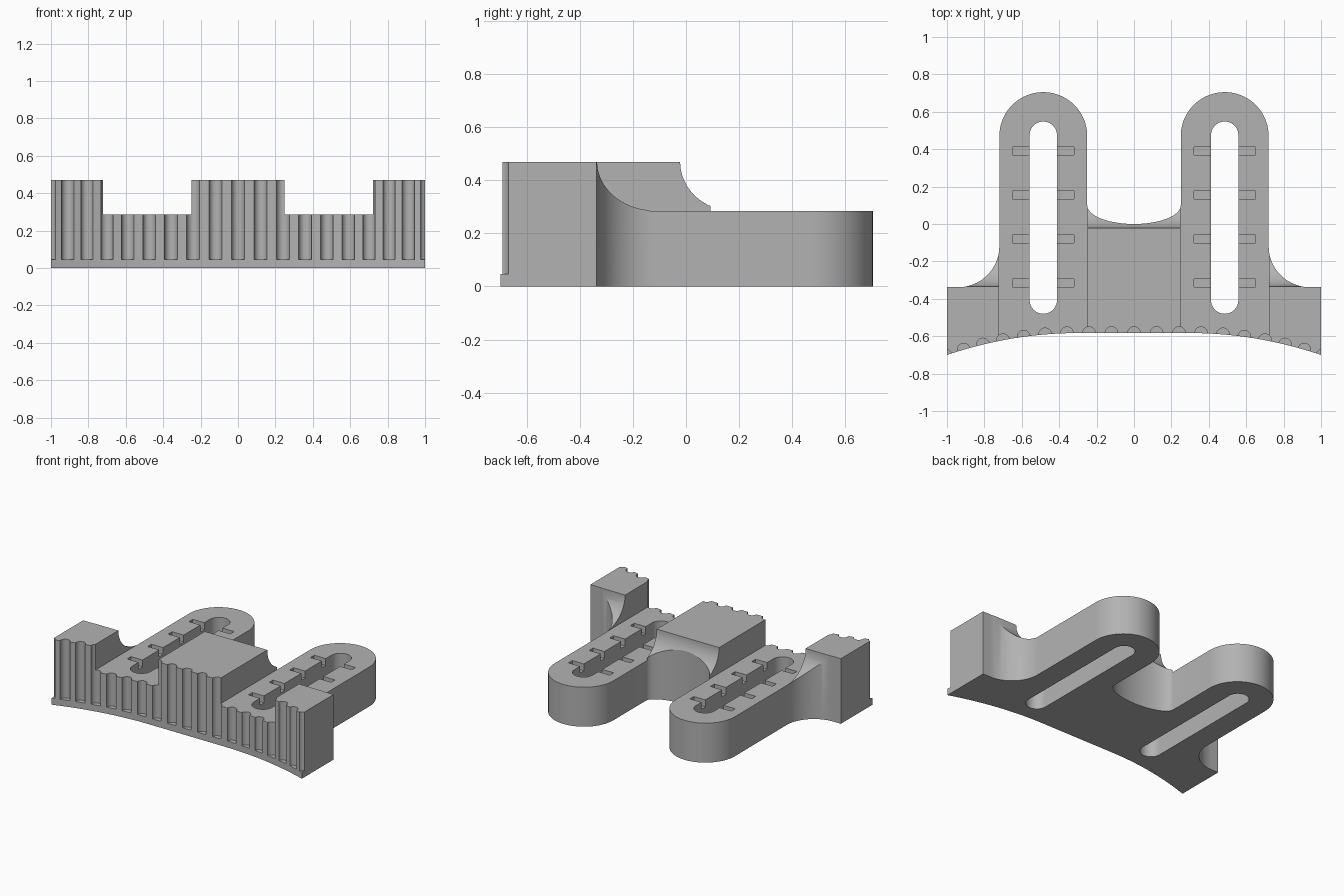
import bpy, bmesh, math
from math import sin, cos, radians

if "Cube" in bpy.data.objects:
    bpy.data.objects.remove(bpy.data.objects["Cube"])

LUG_X, LUG_R, LUG_Z, TOP_Z = 0.485, 0.235, 0.285, 0.47

grey = bpy.data.materials.new("mid grey")
grey.diffuse_color = (0.45, 0.45, 0.45, 1)
grey.use_nodes = True
grey.node_tree.nodes["Principled BSDF"].inputs["Base Color"].default_value = grey.diffuse_color


def arc(cx, cy, rx, ry, a0, a1, n):
    """Points along an elliptical arc, angles in degrees."""
    angles = [radians(a0 + (a1 - a0) * i / n) for i in range(n + 1)]
    return [(cx + rx * cos(a), cy + ry * sin(a)) for a in angles]


def add_prism(bm, pts, lo, hi, axis="z"):
    """Extrude a closed profile along z (xy profile) or x (yz profile)."""
    place = (lambda p, h: (p[0], p[1], h)) if axis == "z" else (lambda p, h: (h, p[0], p[1]))
    bottom = [bm.verts.new(place(p, lo)) for p in pts]
    top = [bm.verts.new(place(p, hi)) for p in pts]
    bm.faces.new(bottom[::-1])
    bm.faces.new(top)
    for i in range(len(pts)):
        j = (i + 1) % len(pts)
        bm.faces.new((bottom[i], bottom[j], top[j], top[i]))


def make(name, prisms):
    bm = bmesh.new()
    for p in prisms:
        add_prism(bm, *p)
    bmesh.ops.recalc_face_normals(bm, faces=bm.faces)
    mesh = bpy.data.meshes.new(name)
    bm.to_mesh(mesh)
    bm.free()
    mesh.materials.append(grey)
    ob = bpy.data.objects.new(name, mesh)
    bpy.context.collection.objects.link(ob)
    return ob


def rect(x0, x1, y0, y1):
    return [(x0, y0), (x1, y0), (x1, y1), (x0, y1)]


def front_y(x):
    """Gently bowed front edge, flat in the middle."""
    return -0.583 - 0.239 * max(0, abs(x) - 0.3) ** 2


# plan outline: centre hollow, rounded lug, outer fillet, bowed front
half = arc(0, 0.1, 0.25, 0.1, 270, 360, 16)
half += arc(LUG_X, 0.47, LUG_R, LUG_R, 180, 0, 40)
half += arc(0.94, -0.118, 0.22, 0.22, 180, 270, 20) + [(1, -0.338)]
half += [(x / 20, front_y(x / 20)) for x in range(20, -1, -1)]
outline = half + [(-x, y) for x, y in half[-2:0:-1]]
body = make("clamp_body", [(outline, 0, TOP_Z)])

# low channels over the lugs
channels = make("channel_cutter", [
    (rect(s * LUG_X - LUG_R - 0.001, s * LUG_X + LUG_R + 0.001, -1, 1), LUG_Z, 0.8) for s in (-1, 1)])


# curved back faces of the raised blocks
def cove(y_mid, width):
    return arc(y_mid, TOP_Z, width, TOP_Z - LUG_Z - 0.001, 180, 270, 20) + [(y_mid, 0.7), (y_mid - width, 0.7)]


coves = make("cove_cutter", [
    (cove(-0.115, 0.22), 0.7, 1.2, "x"),
    (cove(-0.115, 0.22), -1.2, -0.7, "x"),
    (cove(0.175, 0.197), -0.27, 0.27, "x")])

# long through slots
slots = make("slot_cutter", [
    (arc(s * LUG_X, 0.475, 0.073, 0.073, 0, 180, 20) + arc(s * LUG_X, -0.407, 0.073, 0.073, 180, 360, 20),
     -0.2, 0.8) for s in (-1, 1)])

# small cross notches on the lugs
notches = make("notch_cutter", [
    (rect(s * LUG_X - 0.165, s * LUG_X + 0.165, y - 0.022, y + 0.022), LUG_Z - 0.05, 0.8)
    for s in (-1, 1) for y in (0.39, 0.155, -0.08, -0.315)])

# half-round grip flutes along the front
flutes = []
for i in range(-9, 10):
    x = 0.1205 * i - 1.05e-4 * i ** 3
    flutes.append((arc(x, front_y(x), 0.034, 0.034, 0, 345, 23), 0.047, 0.8))
flutes = make("flute_cutter", flutes)

# cut everything out of the body, then drop the cutters
cutters = [channels, coves, slots, notches, flutes]
for c in cutters:
    c.hide_render = True
    mod = body.modifiers.new(c.name, "BOOLEAN")
    mod.operation, mod.solver, mod.object = "DIFFERENCE", "EXACT", c
bpy.context.view_layer.update()
result = bpy.data.meshes.new_from_object(body.evaluated_get(bpy.context.evaluated_depsgraph_get()))
body.modifiers.clear()
body.data = result
for c in cutters:
    bpy.data.objects.remove(c)

bpy.context.view_layer.objects.active = body
body.select_set(True)
bpy.ops.object.shade_smooth_by_angle(angle=radians(30))
